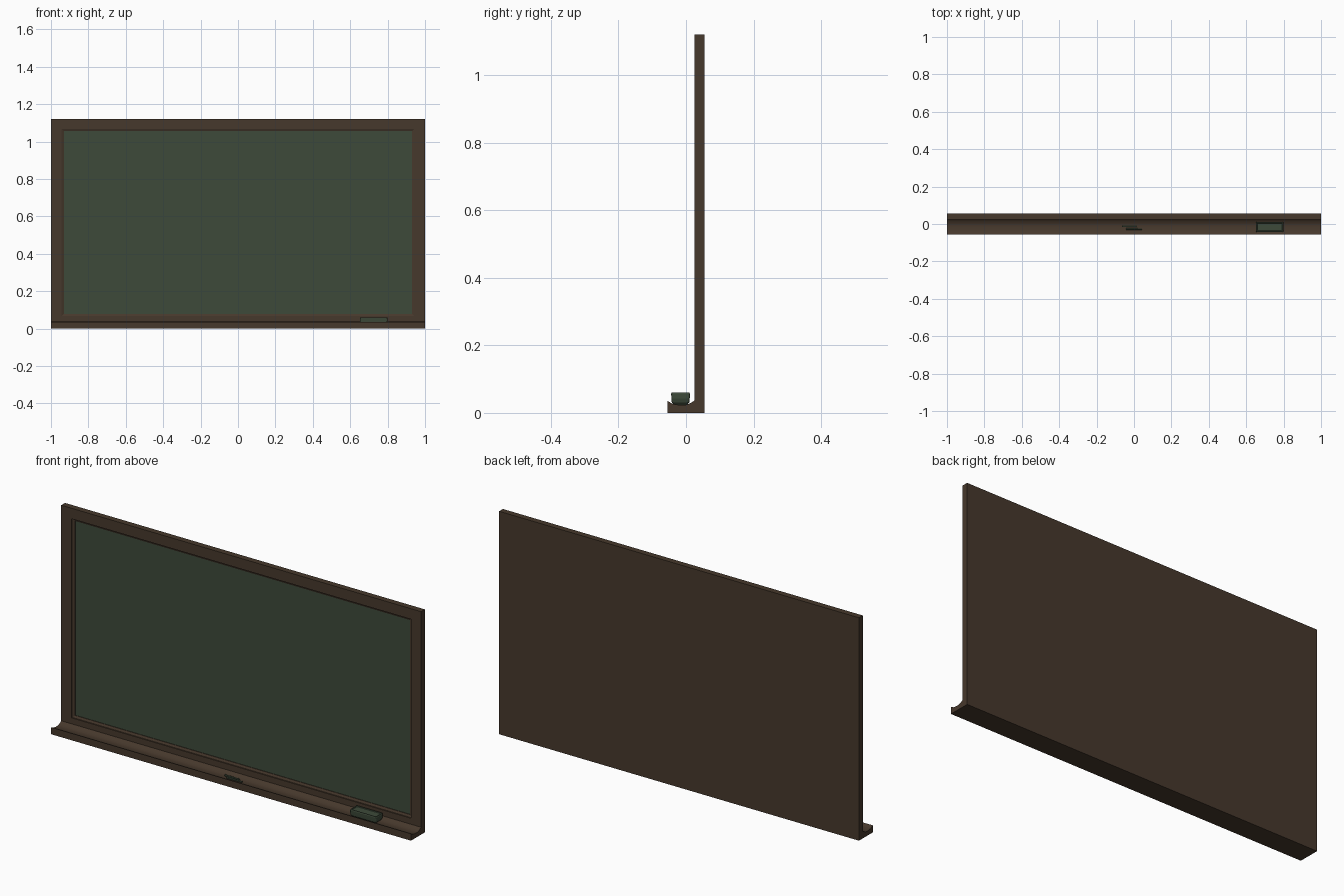
import bpy, bmesh, math
from mathutils import Matrix

if "Cube" in bpy.data.objects:
    bpy.data.objects.remove(bpy.data.objects["Cube"])


def material(name, rgb):
    m = bpy.data.materials.new(name)
    m.diffuse_color = (*rgb, 1)
    m.use_nodes = True
    m.node_tree.nodes["Principled BSDF"].inputs["Base Color"].default_value = m.diffuse_color
    return m


wood = material("dark wood", (0.062, 0.040, 0.025))
green = material("slate green", (0.047, 0.068, 0.042))


def finish(name, bm, mats):
    bmesh.ops.recalc_face_normals(bm, faces=bm.faces)
    me = bpy.data.meshes.new(name)
    bm.to_mesh(me)
    bm.free()
    for m in mats:
        me.materials.append(m)
    ob = bpy.data.objects.new(name, me)
    bpy.context.collection.objects.link(ob)
    return ob


def loft(bm, loops):
    """Bridge closed point loops and cap both ends; returns the last cap."""
    rings = [[bm.verts.new(p) for p in loop] for loop in loops]
    n = len(rings[0])
    for a, b in zip(rings, rings[1:]):
        for i in range(n):
            j = (i + 1) % n
            bm.faces.new((a[i], a[j], b[j], b[i]))
    bm.faces.new(rings[0])
    return bm.faces.new(rings[-1])


# Framed board: rectangles stepping from the back, round the front, into the recess
bm = bmesh.new()
steps = [(1, 0, 1.12, 0.055), (1, 0, 1.12, 0.025), (0.943, 0.067, 1.067, 0.025),
         (0.943, 0.067, 1.067, 0.031), (0.93, 0.078, 1.055, 0.036),
         (0.93, 0.078, 1.055, 0.039)]
board = loft(bm, [[(-w, y, a), (w, y, a), (w, y, b), (-w, y, b)]
                  for w, a, b, y in steps])
board.material_index = 1
finish("framed_board", bm, [wood, green])

# Tray with a scooped top
bm = bmesh.new()
profile = [(0.025, 0), (-0.055, 0), (-0.055, 0.035), (-0.047, 0.031)]
for i in range(9):
    t = i / 8
    profile.append((-0.04 + 0.065 * t, 0.023 + 0.014 * (1.9 * t - 0.9) ** 2
                    if t > 0.47 else 0.023 + 0.004 * (1 - t / 0.47) ** 2))
loft(bm, [[(x, y, z) for y, z in profile] for x in (-1, 1)])
finish("chalk_tray", bm, [wood])

# Eraser: pinched base, fuller body, slightly dished top
bm = bmesh.new()
cx, cy = 0.725, -0.016


def rounded(hx, hy, z, r=0.006):
    pts = []
    for k, (sx, sy) in enumerate([(1, 1), (-1, 1), (-1, -1), (1, -1)]):
        for s in range(4):
            a = math.pi / 2 * (k + s / 3)
            pts.append((cx + sx * (hx - r) + r * math.cos(a),
                        cy + sy * (hy - r) + r * math.sin(a), z))
    return pts


loft(bm, [rounded(*s) for s in [
    (0.064, 0.020, 0.024), (0.071, 0.026, 0.031), (0.074, 0.027, 0.042),
    (0.074, 0.028, 0.056), (0.072, 0.026, 0.060), (0.068, 0.022, 0.060),
    (0.066, 0.020, 0.057)]])
finish("eraser", bm, [green])

# Two chalk sticks lying in the tray
for i, (x, y, length) in enumerate([(-0.024, -0.012, 0.08), (0.0, -0.027, 0.084)]):
    bm = bmesh.new()
    bmesh.ops.create_cone(bm, cap_ends=True, segments=8, radius1=0.005,
                          radius2=0.004, depth=length)
    bm.transform(Matrix.Translation((x, y, 0.028)) @ Matrix.Rotation(math.pi / 2, 4, 'Y'))
    finish(f"chalk_stick_{i + 1}", bm, [green])
